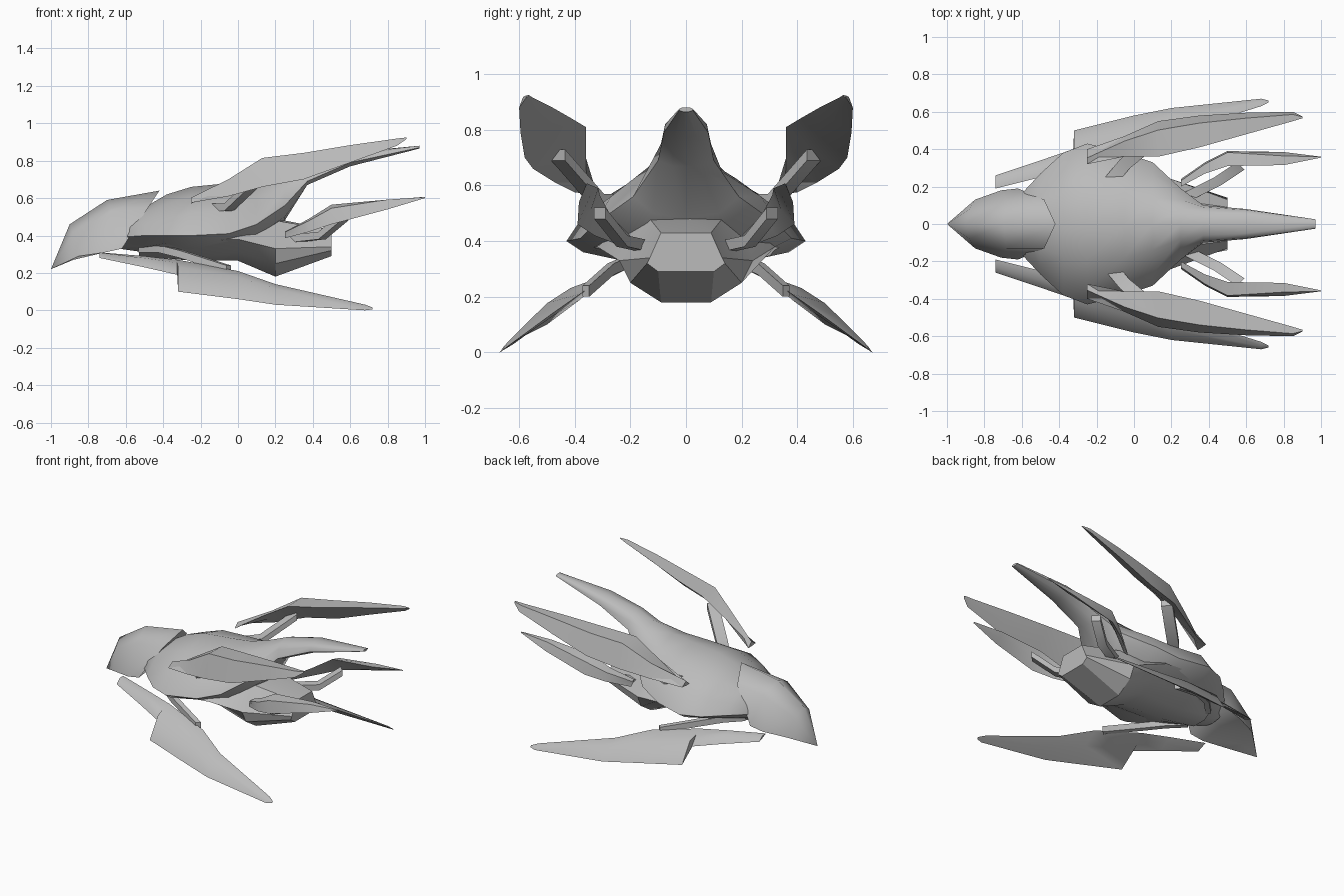
import bpy
import bmesh
from mathutils import Vector

cube = bpy.data.objects.get("Cube")
if cube:
    bpy.data.objects.remove(cube, do_unlink=True)

hull_grey = bpy.data.materials.new("hull_grey")
hull_grey.use_nodes = True
hull_colour = (0.5, 0.5, 0.5, 1)
hull_grey.diffuse_color = hull_colour
hull_grey.node_tree.nodes["Principled BSDF"].inputs["Base Color"].default_value = hull_colour


def skin(name, rings, angle=0.8):
    """Join equal rings of points into one closed, smooth shell."""
    bm = bmesh.new()
    loops = [[bm.verts.new(point) for point in ring] for ring in rings]
    count = len(loops[0])
    for first, second in zip(loops, loops[1:]):
        for i in range(count):
            j = (i + 1) % count
            bm.faces.new((first[i], first[j], second[j], second[i]))
    bm.faces.new(loops[0])
    bm.faces.new(loops[-1])
    bmesh.ops.remove_doubles(bm, verts=bm.verts, dist=0.0005)
    bmesh.ops.recalc_face_normals(bm, faces=bm.faces)
    mesh = bpy.data.meshes.new(name)
    bm.to_mesh(mesh)
    bm.free()
    mesh.materials.append(hull_grey)
    part = bpy.data.objects.new(name, mesh)
    bpy.context.collection.objects.link(part)
    bpy.ops.object.select_all(action="DESELECT")
    part.select_set(True)
    bpy.context.view_layer.objects.active = part
    bpy.ops.object.shade_smooth_by_angle(angle=angle)


def full_ring(half):
    """Mirror a half ring whose first and last points lie on the centre line."""
    return half + [(x, -y, z) for x, y, z in reversed(half[1:-1])]


def hull(name, sections, angle):
    """Loft symmetric sections, each an x position and a half profile of (y, z)."""
    skin(name, [full_ring([(x, y, z) for y, z in half]) for x, half in sections], angle)


def blade_pair(name, stations, upper_bulge, lower_bulge):
    """Swept plate on both sides; stations hold x, inner (y, z) and outer (y, z)."""
    for side, label in ((-1, "front"), (1, "back")):
        rings = []
        for x, inner, outer in stations:
            a, b = Vector((x, *inner)), Vector((x, *outer))
            across = b - a
            normal = Vector((0, -across.z, across.y))
            middle = a.lerp(b, 0.45)
            ring = [a, middle + normal * upper_bulge, b, middle - normal * lower_bulge]
            rings.append([(p.x, p.y * side, p.z) for p in ring])
        skin(name + "_" + label, rings, 1.0)


def strut_pair(name, path, width, height):
    """Bent four sided strut on both sides."""
    for side, label in ((-1, "front"), (1, "back")):
        rings = []
        for x, y, z in path:
            ring = [(x + width, y - width, z + height), (x + width, y - width, z - height),
                    (x - width, y + width, z - height), (x - width, y + width, z + height)]
            rings.append([(px, py * side, pz) for px, py, pz in ring])
        skin(name + "_" + label, rings)


# Beaked head shell with a slanted rear edge
nose = (-1, 0, .22)
head_halves = [
    [nose] * 4,
    [(-.9, 0, .46), (-.88, .08, .41), (-.85, .13, .29), (-.88, 0, .27)],
    [(-.7, 0, .59), (-.68, .13, .53), (-.71, .18, .31), (-.7, 0, .33)],
    [(-.42, 0, .64), (-.48, .13, .55), (-.62, .19, .33), (-.6, 0, .37)],
]
skin("head", [full_ring(half) for half in head_halves], 1.3)

# Broad shouldered body that narrows into the tail spike
hull("body_and_tail", [
    (-.64, [(0, .48), (.06, .46), (.1, .43), (.12, .39), (.06, .34), (0, .33)]),
    (-.5, [(0, .55), (.13, .52), (.22, .46), (.27, .4), (.16, .34), (0, .31)]),
    (-.38, [(0, .62), (.17, .57), (.3, .49), (.38, .4), (.3, .36), (0, .28)]),
    (-.25, [(0, .66), (.19, .61), (.35, .52), (.43, .4), (.37, .36), (0, .28)]),
    (-.05, [(0, .68), (.18, .625), (.31, .53), (.38, .41), (.3, .37), (0, .28)]),
    (.1, [(0, .7), (.14, .65), (.27, .56), (.33, .46), (.23, .4), (0, .35)]),
    (.25, [(0, .75), (.08, .71), (.13, .65), (.19, .56), (.12, .5), (0, .48)]),
    (.37, [(0, .8), (.06, .78), (.09, .75), (.1, .69), (.05, .67), (0, .67)]),
    (.6, [(0, .845), (.05, .84), (.075, .82), (.08, .79), (.04, .77), (0, .77)]),
    (.97, [(0, .88), (.015, .88), (.025, .875), (.025, .87), (.01, .865), (0, .865)]),
], 1.1)

# Lower hull that ends in the engine nozzle
hull("lower_hull_and_engine", [
    (-.53, [(0, .36), (.05, .36), (.12, .34), (.08, .31), (.05, .29), (0, .29)]),
    (-.3, [(0, .45), (.2, .43), (.36, .37), (.2, .32), (.08, .27), (0, .27)]),
    (0, [(0, .5), (.2, .47), (.32, .38), (.2, .31), (.09, .265), (0, .265)]),
    (.2, [(0, .49), (.13, .48), (.24, .33), (.2, .25), (.09, .18), (0, .18)]),
    (.5, [(0, .43), (.09, .43), (.13, .34), (.14, .32), (.1, .29), (0, .29)]),
], 0.5)

# Raised upper wings
blade_pair("upper_wing", [
    (-.25, (.32, .57), (.4, .575)),
    (-.05, (.36, .7), (.47, .61)),
    (.13, (.36, .81), (.55, .66)),
    (.35, (.41, .84), (.58, .7)),
    (.6, (.48, .88), (.595, .79)),
    (.85, (.55, .915), (.6, .88)),
    (.9, (.565, .925), (.575, .915)),
], 0.38, 0.02)

# Drooping lower wings with a notched outer edge
blade_pair("lower_wing", [
    (-.74, (.19, .31), (.26, .28)),
    (-.5, (.25, .29), (.34, .23)),
    (-.325, (.29, .27), (.4, .19)),
    (-.32, (.29, .27), (.5, .1)),
    (0, (.38, .21), (.58, .06)),
    (.2, (.48, .14), (.62, .03)),
    (.68, (.63, .03), (.67, 0)),
    (.72, (.65, .015), (.66, .005)),
], 0.18, 0.02)

# Small rear fins that slope down and outward
blade_pair("rear_fin", [
    (.25, (.2, .42), (.24, .385)),
    (.38, (.27, .49), (.33, .42)),
    (.5, (.31, .565), (.39, .46)),
    (.8, (.315, .59), (.385, .54)),
    (1, (.355, .607), (.36, .6)),
], 0.35, 0.05)

# Struts that carry the wings and fins
strut_pair("upper_wing_strut", [(-.15, .2, .55), (-.05, .32, .55), (.12, .46, .71)], .025, .02)
strut_pair("lower_wing_strut", [(-.52, .1, .33), (-.42, .2, .33), (-.3, .27, .3), (-.05, .36, .22)],
           .012, .02)
strut_pair("rear_fin_strut", [(.27, .14, .38), (.45, .23, .4), (.57, .31, .5)], .02, .02)
